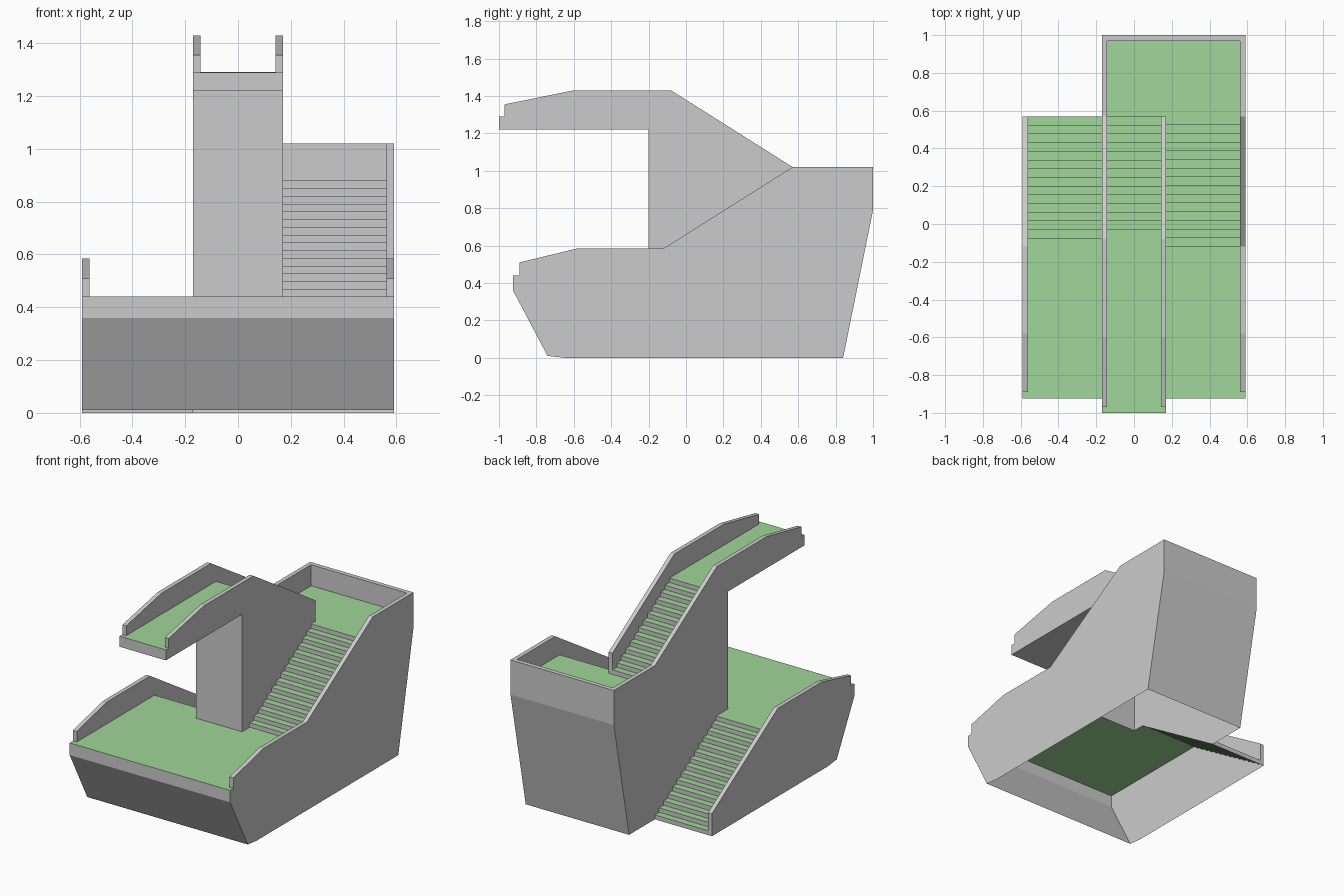
import bpy
import bmesh

cube = bpy.data.objects.get("Cube")
if cube:
    bpy.data.objects.remove(cube, do_unlink=True)


def make_material(name, rgb):
    mat = bpy.data.materials.new(name)
    mat.use_nodes = True
    color = (*rgb, 1.0)
    mat.diffuse_color = color
    mat.node_tree.nodes["Principled BSDF"].inputs["Base Color"].default_value = color
    return mat


GRAY = make_material("concrete gray", (0.6, 0.6, 0.6))
GREEN = make_material("walkway green", (0.355, 0.67, 0.32))

# Shared levels and step size
FLOOR, LANDING, DECK = 0.44, 0.88, 1.29
RUN, RISE = 0.046, 0.44 / 15
STAIR_FRONT, STAIR_BACK = -0.12, 0.57
SIDE, INNER, RAIL = 0.59, 0.17, 0.028


def finish(bm, name):
    mesh = bpy.data.meshes.new(name)
    bm.to_mesh(mesh)
    bm.free()
    mesh.materials.append(GRAY)
    mesh.materials.append(GREEN)
    obj = bpy.data.objects.new(name, mesh)
    bpy.context.collection.objects.link(obj)
    return obj


def strip(bm, path, x_low, x_high):
    """Sweep a (y, z) path sideways into a row of quads."""
    rows = [[bm.verts.new((x, y, z)) for x in (x_low, x_high)] for y, z in path]
    return [bm.faces.new((a[0], a[1], b[1], b[0])) for a, b in zip(rows, rows[1:])]


def ribbon(name, path, x_low, x_high, green_tops=True):
    """Sheet along a path; level upward faces become walkway."""
    bm = bmesh.new()
    for face in strip(bm, path, x_low, x_high):
        face.normal_update()
        face.material_index = int(green_tops and face.normal.z > 0.9)
    return finish(bm, name)


def wall(name, top, bottom, foot, x_out, x_in):
    """Outer sheet under a thick parapet whose inner face stops at the floor."""
    bm = bmesh.new()
    strip(bm, top, min(x_out, x_in), max(x_out, x_in))
    outward = 1 if x_out > x_in else -1
    for x, lower, side in ((x_out, bottom, outward), (x_in, foot, -outward)):
        face = bm.faces.new([bm.verts.new((x, y, z)) for y, z in top + lower])
        face.normal_update()
        if face.normal.x * side < 0:
            face.normal_flip()
    return finish(bm, name)


def steps(y, z, run, count):
    """Path climbing from the foot of a flight, riser then tread."""
    path = [(y, z)]
    for i in range(count):
        path += [(y + i * run, z + (i + 1) * RISE),
                 (y + (i + 1) * run, z + (i + 1) * RISE)]
    return path


# Lanes: sloped front, floor and flights
front = [(-0.74, 0.01), (-0.925, 0.36), (-0.925, FLOOR)]
lower_flight = steps(STAIR_BACK, 0, -RUN, 15)[::-1]
middle_flight = steps(STAIR_FRONT, FLOOR, RUN, 15)
upper_flight = steps(STAIR_BACK, LANDING, -RUN, 14)[::-1]

ribbon("lower_stair_lane", front + lower_flight, -SIDE, -INNER)
ribbon("centre_floor", front + [(-0.2, FLOOR)], -INNER, INNER)
ribbon("middle_stair_lane", front + middle_flight + [(0.97, LANDING)], INNER, SIDE)
ribbon("upper_stair_and_deck",
       [(-0.2, FLOOR), (-0.2, 1.22), (-1, 1.22), (-1, DECK)]
       + upper_flight + [(0.97, LANDING)], -INNER, INNER)

# Back of the landing block with its parapet
ribbon("back_wall", [(0.97, LANDING), (0.97, 1.02), (1, 1.02), (1, 0.79), (0.84, 0)],
       -INNER, SIDE, green_tops=False)

# Outer side walls
low_rail = [(-0.89, FLOOR), (-0.89, 0.51), (-0.58, 0.585), (STAIR_FRONT, 0.585)]
base = [(-0.65, 0)] + front
block_back = [(1, 0.79), (0.84, 0)]
rail_up = [(STAIR_BACK, 1.02), (1, 1.02)]
landing_foot = [(1, LANDING), (STAIR_BACK, LANDING)]

wall("left_side_wall", low_rail + rail_up, block_back + base,
     landing_foot + [(STAIR_FRONT, FLOOR)], SIDE, SIDE - RAIL)
wall("right_side_wall", low_rail + [(STAIR_BACK, 0.15), (STAIR_BACK, 0)], base,
     [(STAIR_FRONT, FLOOR)], -SIDE, -SIDE + RAIL)

# Walls of the raised centre lane
high_rail = [(-0.97, DECK), (-0.97, 1.355), (-0.6, 1.43), (-0.08, 1.43)]
pillar = [(STAIR_FRONT, FLOOR), (-0.2, FLOOR), (-0.2, 1.22), (-1, 1.22), (-1, DECK)]
deck_foot = [(-0.074, DECK)]

wall("centre_right_wall", high_rail + rail_up,
     block_back + [(STAIR_BACK, 0)] + pillar,
     landing_foot + deck_foot, -INNER, -INNER + RAIL)
wall("centre_left_wall", high_rail + [(STAIR_BACK, 1.02), (STAIR_BACK, LANDING)],
     pillar, deck_foot, INNER, INNER - RAIL)
